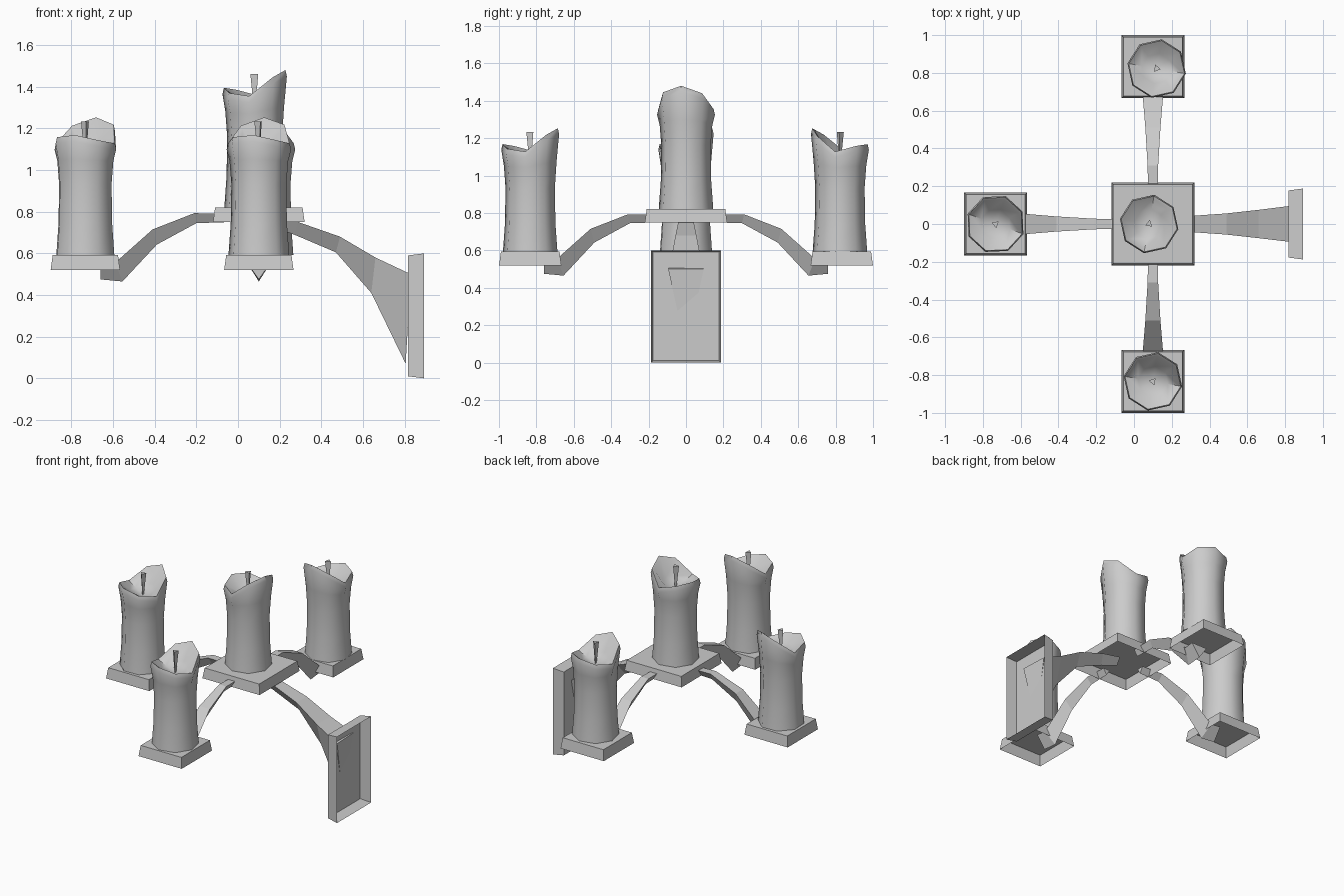
import bpy, bmesh
from math import sin, cos, pi, radians
from mathutils import Matrix, Vector

if "Cube" in bpy.data.objects:
    bpy.data.objects.remove(bpy.data.objects["Cube"])

# One plain grey for everything
grey = bpy.data.materials.new("plain_grey")
grey.use_nodes = True
colour = (0.6, 0.6, 0.6, 1)
grey.diffuse_color = colour
grey.node_tree.nodes["Principled BSDF"].inputs["Base Color"].default_value = colour


def finish(bm, name, matrix, smooth=False, closed=False):
    if closed:
        bmesh.ops.recalc_face_normals(bm, faces=bm.faces)
    mesh = bpy.data.meshes.new(name)
    bm.to_mesh(mesh)
    bm.free()
    mesh.materials.append(grey)
    obj = bpy.data.objects.new(name, mesh)
    bpy.context.collection.objects.link(obj)
    obj.matrix_world = matrix
    if smooth:
        bpy.ops.object.select_all(action='DESELECT')
        obj.select_set(True)
        bpy.context.view_layer.objects.active = obj
        bpy.ops.object.shade_smooth_by_angle(angle=radians(50))
    return obj


def bridge(bm, a, b):
    n = len(a)
    for i in range(n):
        bm.faces.new((a[i], a[(i + 1) % n], b[(i + 1) % n], b[i]))


def open_box(name, width, depth, height, matrix):
    """Shallow box, open underneath and slightly flared towards the opening."""
    bm = bmesh.new()
    bmesh.ops.create_cube(bm, size=1)
    bottom = [f for f in bm.faces if f.normal.z < -0.5]
    bmesh.ops.delete(bm, geom=bottom, context='FACES_ONLY')
    for v in bm.verts:
        flare = 0.01 if v.co.z > 0 else 0
        v.co = (v.co.x * (width - 2 * flare), v.co.y * (depth - 2 * flare),
                (v.co.z + 0.5) * height)
    return finish(bm, name, matrix)


def arm(name, stations, matrix):
    """Loft of point-down triangles: top distance, top z, low distance, low z, half width."""
    bm = bmesh.new()
    rings = []
    for dt, zt, db, zb, w in stations:
        rings.append([bm.verts.new(p) for p in ((dt, -w, zt), (dt, w, zt), (db, 0, zb))])
    for a, b in zip(rings, rings[1:]):
        bridge(bm, a, b)
    bm.faces.new(rings[0])
    bm.faces.new(rings[-1])
    return bm


# Rim height above the base, going round from the melted peak
RIM = (0.66, 0.62, 0.535, 0.565, 0.575, 0.55, 0.535, 0.625)


def candle(name, x, y, z, turn):
    """Eight-sided candle with a waisted body, uneven rim and hollow top."""
    bm = bmesh.new()

    def ring(radius, heights):
        return [bm.verts.new((radius * cos(i * pi / 4), radius * sin(i * pi / 4), h))
                for i, h in enumerate(heights)]

    rings = [ring(0.148, [0] * 8), ring(0.137, [0.15] * 8), ring(0.134, [0.34] * 8),
             ring(0.143, [0.45 + 0.25 * (h - 0.535) for h in RIM]),
             ring(0.157, [h - 0.03 for h in RIM]),
             ring(0.15, RIM),
             ring(0.138, [h - 0.008 for h in RIM]),
             ring(0.08, [0.51 + 0.25 * (h - 0.535) for h in RIM])]
    for a, b in zip(rings, rings[1:]):
        bridge(bm, a, b)
    centre = bm.verts.new((0, 0, 0.49))
    last = rings[-1]
    for i in range(8):
        bm.faces.new((last[i], last[(i + 1) % 8], centre))
    bm.faces.new(rings[0][::-1])
    place = Matrix.Translation((x, y, z)) @ Matrix.Rotation(radians(turn), 4, 'Z')
    finish(bm, name, place, smooth=True, closed=True)

    # Three-sided wick, wider at the tip
    bm = bmesh.new()
    bmesh.ops.create_cone(bm, cap_ends=True, segments=3, radius1=0.006, radius2=0.022,
                          depth=0.15, matrix=Matrix.Translation((0, 0, 0.565)))
    finish(bm, name + "_wick", place)


# Hub tray with its candle
HUB_X = 0.1
open_box("hub_tray", 0.44, 0.44, 0.07, Matrix.Translation((HUB_X, 0, 0.75)))
candle("hub_candle", 0.08, 0, 0.82, -10)

# Three outer branches: arm, tray and candle
BRANCH = [(0.15, 0.79, 0.15, 0.75, 0.025), (0.31, 0.793, 0.3, 0.745, 0.028),
          (0.51, 0.715, 0.49, 0.642, 0.04), (0.69, 0.555, 0.655, 0.465, 0.055),
          (0.76, 0.56, 0.76, 0.475, 0.06)]
for side, heading, peak, shift in (("front", -90, 80, (0, 0)), ("right", 180, 70, (0, 0)),
                                   ("back", 90, -100, (0.02, -0.01))):
    a = radians(heading)
    hub = Matrix.Translation((HUB_X, 0, 0)) @ Matrix.Rotation(a, 4, 'Z')
    finish(arm(side, BRANCH, hub), side + "_arm", hub, closed=True)
    spot = hub @ Vector((0.833, 0, 0.52))
    open_box(side + "_tray", 0.333, 0.333, 0.073, Matrix.Translation(spot))
    candle(side + "_candle", spot.x + shift[0], spot.y + shift[1], 0.593, peak)

# Wall bracket: thick flaring arm whose end tips through the plate
bracket = arm("bracket", [(0.14, 0.785, 0.14, 0.735, 0.03), (0.29, 0.75, 0.27, 0.69, 0.042),
                          (0.49, 0.68, 0.47, 0.605, 0.056), (0.66, 0.58, 0.64, 0.41, 0.075),
                          (0.822, 0.5, 0.805, 0.07, 0.095)], Matrix())
for v in bracket.verts:
    if v.co.x > 0.81 and v.co.y < 0:
        v.co.x += 0.008
finish(bracket, "bracket_arm", Matrix(), closed=True)

# Wall plate, open towards the wall
open_box("wall_plate", 0.6, 0.375, 0.077,
         Matrix.Translation((0.894, 0, 0.3)) @ Matrix.Rotation(-pi / 2, 4, 'Y'))
